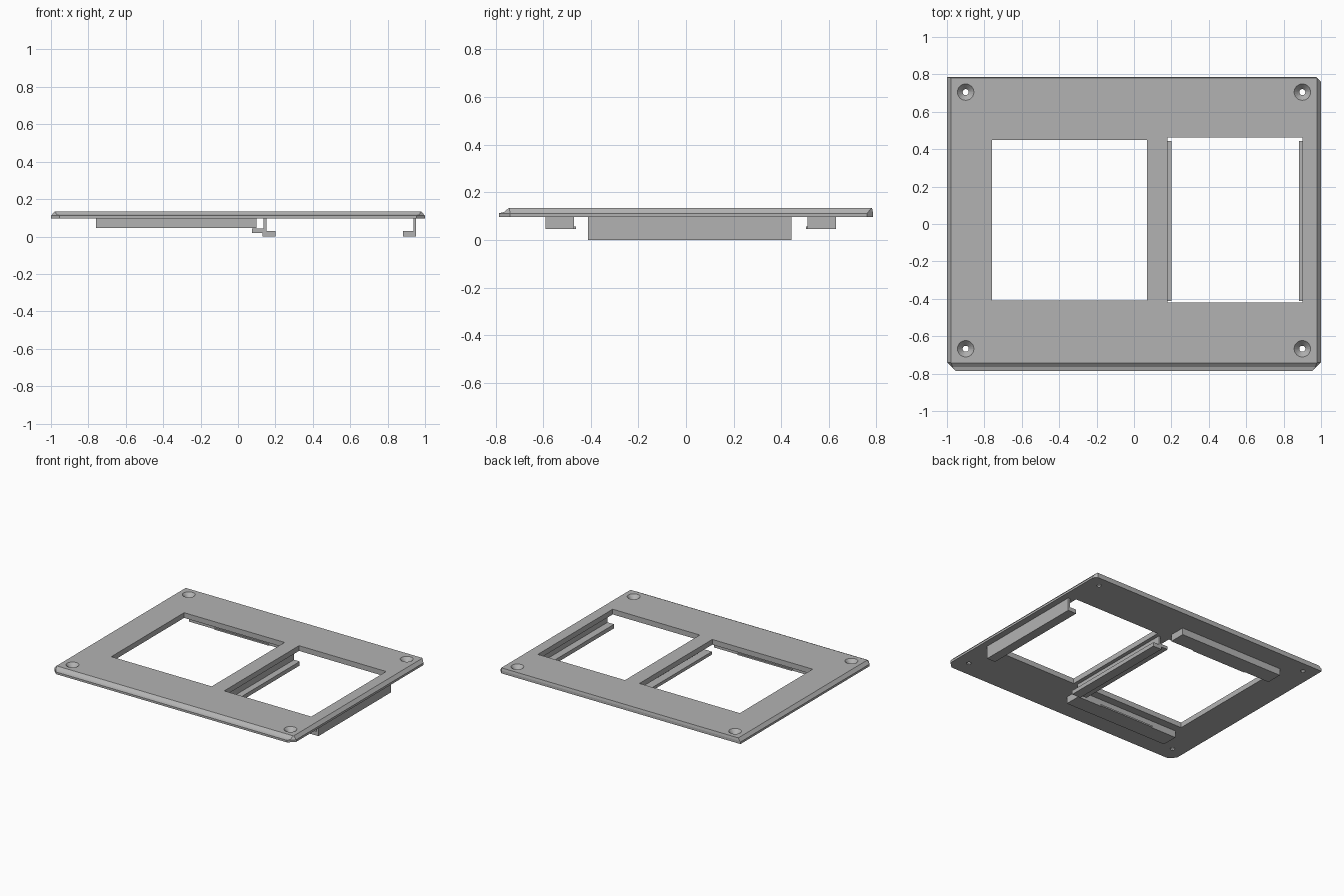
import bpy
import bmesh

if "Cube" in bpy.data.objects:
    bpy.data.objects.remove(bpy.data.objects["Cube"])

grey = bpy.data.materials.new("light_grey_plastic")
GREY = (0.45, 0.45, 0.45, 1)
grey.diffuse_color = GREY
grey.use_nodes = True
grey.node_tree.nodes["Principled BSDF"].inputs["Base Color"].default_value = GREY


def make_object(name, bm):
    bmesh.ops.recalc_face_normals(bm, faces=bm.faces)
    mesh = bpy.data.meshes.new(name)
    bm.to_mesh(mesh)
    bm.free()
    mesh.materials.append(grey)
    obj = bpy.data.objects.new(name, mesh)
    bpy.context.collection.objects.link(obj)
    return obj


def add_box(bm, x, y, z):
    verts = bmesh.ops.create_cube(bm, size=1)["verts"]
    for v in verts:
        for i, (low, high) in enumerate((x, y, z)):
            v.co[i] = low if v.co[i] < 0 else high


def box(name, x, y, z):
    bm = bmesh.new()
    add_box(bm, x, y, z)
    return make_object(name, bm)


def stack_rings(bm, rings):
    """Skin a stack of equal closed rings and cap both ends."""
    loops = [[bm.verts.new(p) for p in ring] for ring in rings]
    n = len(loops[0])
    for a, b in zip(loops, loops[1:]):
        for i in range(n):
            j = (i + 1) % n
            bm.faces.new((a[i], a[j], b[j], b[i]))
    bm.faces.new(loops[0][::-1])
    bm.faces.new(loops[-1])


def outline(z, half, front, back, cut, back_cut):
    """Rectangle with clipped front corners and a clipped back left corner."""
    return [(-half + cut, front, z), (half - cut, front, z),
            (half, front + cut, z), (half, back - back_cut, z),
            (half - back_cut, back, z), (-half, back, z),
            (-half, front + cut, z)]


TOP, UNDER = 0.135, 0.096

# Cover plate with chamfered rim
bm = bmesh.new()
stack_rings(bm, [
    outline(UNDER, 1.0, -0.785, 0.785, 0.045, 0.025),
    outline(0.112, 1.0, -0.785, 0.785, 0.045, 0.025),
    outline(0.117, 0.995, -0.765, 0.785, 0.025, 0.02),
    outline(TOP, 0.979, -0.743, 0.781, 0.002, 0.002)])
plate = make_object("cover_plate", bm)


def cut_plate(bm):
    cutter = make_object("cutter", bm)
    cutter.hide_render = True
    mod = plate.modifiers.new("cut", "BOOLEAN")
    mod.operation = "DIFFERENCE"
    mod.solver = "EXACT"
    mod.object = cutter
    bpy.context.view_layer.objects.active = plate
    bpy.ops.object.modifier_apply(modifier=mod.name)
    bpy.data.objects.remove(cutter)


# Two window openings
bm = bmesh.new()
add_box(bm, (-0.76, 0.07), (-0.41, 0.45), (0, 0.3))
add_box(bm, (0.18, 0.90), (-0.42, 0.463), (0, 0.3))
cut_plate(bm)

# Countersunk screw holes
for x in (-0.9, 0.9):
    for y in (-0.667, 0.705):
        bm = bmesh.new()
        for r1, r2, low, high in ((0.016, 0.016, 0.05, 0.11),
                                  (0.016, 0.044, 0.105, TOP),
                                  (0.044, 0.044, TOP, 0.2)):
            if low == 0.05:
                rings = [(r1, low), (0.016, 0.105), (0.044, TOP), (0.044, high + 0.1)]
        circle = bmesh.ops.create_circle(bm, segments=24, radius=1)["verts"]
        unit = [v.co.copy() for v in circle]
        bm.clear()
        stack_rings(bm, [[(x + p.x * r, y + p.y * r, z) for p in unit]
                         for r, z in rings])
        cut_plate(bm)

# Rails in front of and behind the left-hand window, each with a snap ridge
for name, y, ridge in (("front", (-0.59, -0.47), (-0.47, -0.463)),
                       ("back", (0.51, 0.63), (0.503, 0.51))):
    box(name + "_rail", (-0.76, 0.098), y, (0.045, UNDER))
    box(name + "_snap_ridge", (-0.55, -0.1), ridge, (0.045, 0.056))

# Slide-in holder under the other window: walls and lips
LENGTH = (-0.412, 0.443)
box("middle_wall", (0.136, 0.152), LENGTH, (0.04, UNDER))
box("middle_ledge", (0.075, 0.152), LENGTH, (0.019, 0.042))
box("middle_lip", (0.13, 0.2), LENGTH, (0.0, 0.03))
box("outer_wall", (0.937, 0.953), LENGTH, (0.0, UNDER))
box("outer_lip", (0.883, 0.94), LENGTH, (0.0, 0.03))
